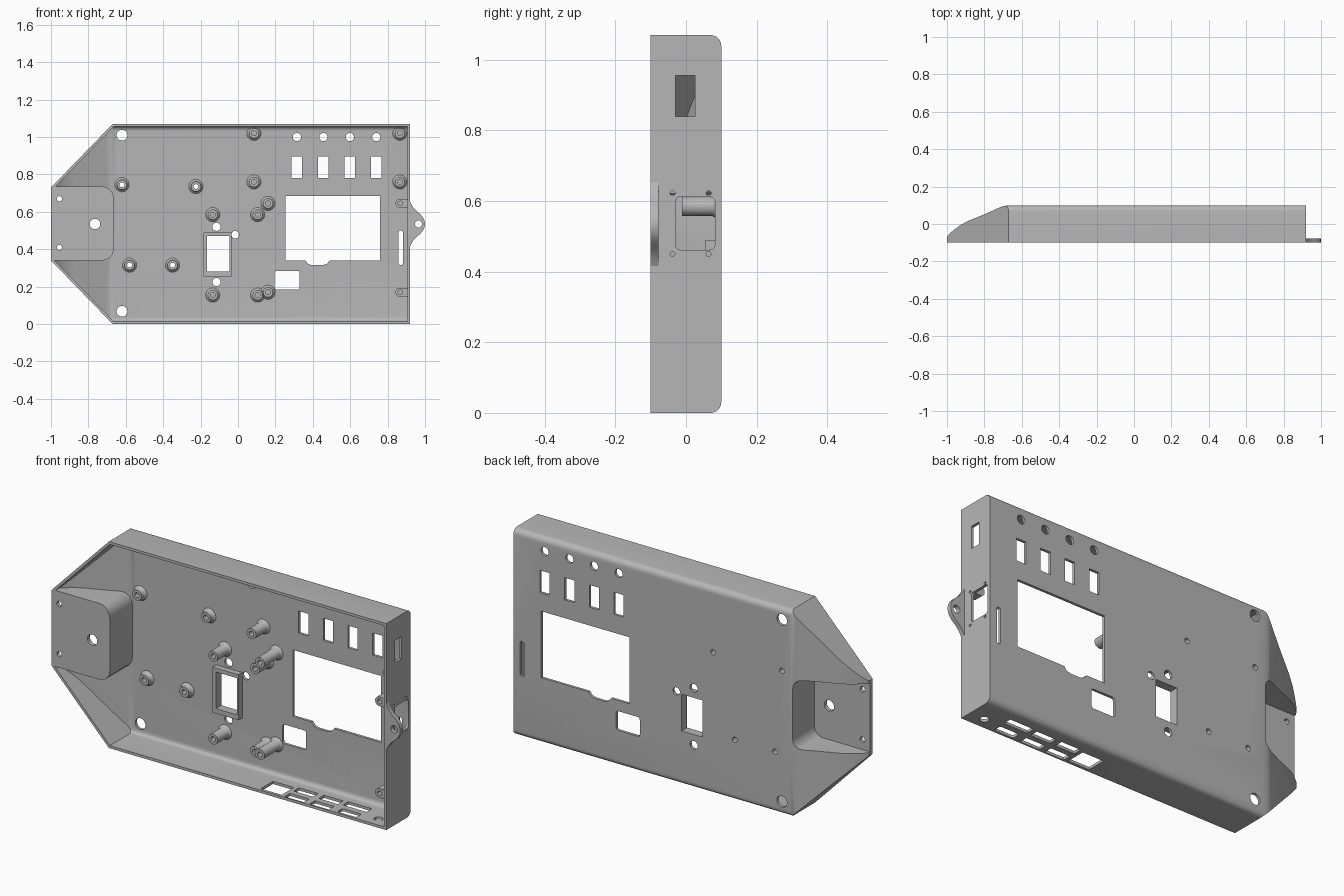
import bpy, bmesh, math
from math import sin, cos, pi, radians

cube = bpy.data.objects.get("Cube")
if cube:
    bpy.data.objects.remove(cube, do_unlink=True)

grey = bpy.data.materials.new("plain_grey")
grey.use_nodes = True
grey.diffuse_color = (0.47, 0.47, 0.47, 1)
grey.node_tree.nodes["Principled BSDF"].inputs["Base Color"].default_value = (0.47, 0.47, 0.47, 1)


# ---- helpers -------------------------------------------------------------
def circle(u, v, r, n=24):
    return [(u + r * cos(2 * pi * i / n), v + r * sin(2 * pi * i / n)) for i in range(n)]


def rounded(u0, u1, v0, v1, r=0.0, seg=5):
    if r == 0:
        return [(u0, v0), (u1, v0), (u1, v1), (u0, v1)]
    pts = []
    corners = [(u1 - r, v1 - r), (u0 + r, v1 - r), (u0 + r, v0 + r), (u1 - r, v0 + r)]
    for k, (cu, cv) in enumerate(corners):
        for i in range(seg + 1):
            a = pi / 2 * (k + i / seg)
            pts.append((cu + r * cos(a), cv + r * sin(a)))
    return pts


def add_prism(bm, pts, axis, lo, hi):
    place = {"x": lambda u, v, w: (w, u, v),
             "y": lambda u, v, w: (u, w, v),
             "z": lambda u, v, w: (u, v, w)}[axis]
    a = [bm.verts.new(place(u, v, lo)) for u, v in pts]
    b = [bm.verts.new(place(u, v, hi)) for u, v in pts]
    bm.faces.new(a)
    bm.faces.new(b[::-1])
    n = len(pts)
    for i in range(n):
        j = (i + 1) % n
        bm.faces.new((a[i], b[i], b[j], a[j]))


def make(name, bm):
    bmesh.ops.recalc_face_normals(bm, faces=bm.faces)
    mesh = bpy.data.meshes.new(name)
    bm.to_mesh(mesh)
    bm.free()
    mesh.materials.append(grey)
    obj = bpy.data.objects.new(name, mesh)
    bpy.context.scene.collection.objects.link(obj)
    return obj


def solid(name, *prisms):
    bm = bmesh.new()
    for p in prisms:
        add_prism(bm, *p)
    return make(name, bm)


def combine(obj, tool, operation):
    mod = obj.modifiers.new("cut", "BOOLEAN")
    mod.operation, mod.solver, mod.object = operation, "EXACT", tool
    bpy.context.view_layer.update()
    deps = bpy.context.evaluated_depsgraph_get()
    mesh = bpy.data.meshes.new_from_object(obj.evaluated_get(deps))
    obj.modifiers.clear()
    obj.data = mesh
    bpy.data.objects.remove(tool, do_unlink=True)


def smooth(obj, angle=35):
    obj.data.shade_smooth()
    obj.data.set_sharp_from_angle(angle=radians(angle))


# ---- tray body: plan outline x nose slope x rounded section ----------------
SLOPE = [(-1, -0.07), (-0.985, -0.05), (-0.957, -0.027), (-0.925, -0.004),
         (-0.888, 0.016), (-0.797, 0.053), (-0.72, 0.088), (-0.7, 0.096), (-0.67, 0.1)]


def body(name, t, front):
    k = 0.42 * t
    outline = [(-1 + t, 0.34 + k), (-0.67 + k, t), (0.92 - t, t), (0.92 - t, 1.07 - t),
               (-0.67 + k, 1.07 - t), (-1 + t, 0.73 - k)]
    nose = [(-1 + t, front)] + [(x + t, y - t) for x, y in SLOPE] + [(1, 0.1 - t), (1, front)]
    r = 0.03 - t / 2
    section = [(front, t)] + [(0.1 - t - r + r * sin(a), t + r - r * cos(a))
                              for a in [pi / 12 * i for i in range(7)]]
    section += [(y, 1.07 - z) for y, z in section[::-1]]
    obj = solid(name, (outline, "y", front, 0.2))
    combine(obj, solid("nose", (nose, "z", -0.2, 1.3)), "INTERSECT")
    combine(obj, solid("section", (section, "x", -1.3, 1.3)), "INTERSECT")
    return obj


shell = body("tray_shell", 0, -0.1)
cavity = body("cavity", 0.014, -0.2)

# raised nose block and switch frame are left standing in the cavity
nose_block = rounded(-1.2, -0.665, 0.34, 0.735, 0.06)
switch_frame = rounded(-0.185, -0.035, 0.255, 0.49)
combine(cavity, solid("kept", (nose_block, "y", -0.1, 0.3),
                      (switch_frame, "y", 0.055, 0.3)), "DIFFERENCE")
combine(cavity, solid("clear_front", (rounded(-1.5, 1.5, -1, 2), "y", -0.4, -0.1005)), "DIFFERENCE")
combine(shell, cavity, "DIFFERENCE")

# pocket behind the nose block
combine(shell, solid("pocket", (rounded(-1.3, -0.68, 0.358, 0.717, 0.05),
                                "y", -0.08, 0.3)), "DIFFERENCE")

# ---- openings --------------------------------------------------------------
cuts = []


def back_cut(pts):
    cuts.append((pts, "y", 0.03, 0.2))


for i in range(4):
    x = 0.315 + 0.1415 * i
    back_cut(circle(x, 1.0, 0.022))
    back_cut(rounded(x - 0.028, x + 0.028, 0.78, 0.895))
back_cut([(0.255, 0.34), (0.36, 0.34), (0.375, 0.322), (0.395, 0.315), (0.455, 0.315),
          (0.475, 0.322), (0.49, 0.34), (0.76, 0.34), (0.76, 0.685), (0.255, 0.685)])
back_cut(rounded(0.195, 0.33, 0.185, 0.285, 0.012))
back_cut(rounded(-0.165, -0.045, 0.28, 0.47))
back_cut(rounded(0.859, 0.881, 0.315, 0.5, 0.01))
for x, z, r in [(-0.115, 0.52, 0.022), (-0.115, 0.225, 0.022), (-0.015, 0.478, 0.02),
                (-0.62, 1.01, 0.029), (-0.62, 0.068, 0.029)]:
    back_cut(circle(x, z, r))

SHORT = [(-0.62, 0.745), (-0.225, 0.735), (-0.58, 0.315), (-0.35, 0.315)]
for x, z in SHORT:
    back_cut(circle(x, z, 0.014, 16))

# nose plate holes
for x, z, r in [(-0.765, 0.535, 0.028), (-0.955, 0.67, 0.014), (-0.955, 0.41, 0.014)]:
    cuts.append((circle(x, z, r), "y", -0.2, -0.05))

# end wall: slot, socket and its screw holes
end_cuts = [rounded(-0.03, 0.025, 0.84, 0.955), rounded(-0.03, 0.082, 0.462, 0.612, 0.015)]
end_cuts += [circle(y, z, 0.007, 12) for y in (-0.038, 0.064) for z in (0.45, 0.622)]
cuts += [(p, "x", 0.895, 0.95) for p in end_cuts]

# bottom wall: connector openings
ports = [rounded(0.19, 0.31, -0.085, 0.015), circle(0.835, -0.042, 0.022),
         rounded(0.61, 0.745, -0.012, 0.032), rounded(0.63, 0.74, -0.088, -0.044, 0.012)]
for x in (0.387, 0.53):
    ports += [rounded(x - 0.055, x + 0.055, y - 0.022, y + 0.022) for y in (0.004, -0.07)]
cuts += [(p, "z", -0.05, 0.03) for p in ports]
combine(shell, solid("openings", *cuts), "DIFFERENCE")
smooth(shell)


# ---- hollow screw posts ----------------------------------------------------
def post(name, x, z, top, base=0.088, through=False, flare=0.014):
    ri, ro = 0.013, 0.027
    floor = base if through else top + 0.05
    prof = [(ri, floor), (ri, top), (ro, top), (ro, base - flare),
            (ro + flare * 0.3, base - flare * 0.5), (ro + flare, base)]
    if not through:
        prof = [(0.0001, floor)] + prof
    n = 24
    bm = bmesh.new()
    rings = [[bm.verts.new((u, y, v)) for u, v in circle(x, z, r, n)] for r, y in prof]
    for a, b in zip(rings, rings[1:]):
        for i in range(n):
            j = (i + 1) % n
            bm.faces.new((a[i], a[j], b[j], b[i]))
    obj = make(name, bm)
    smooth(obj)


for i, (x, z) in enumerate(SHORT):
    post(f"short_post_{i + 1}", x, z, 0.058, through=True)

TALL = [(0.085, 1.02), (0.085, 0.76), (0.105, 0.585), (-0.135, 0.585), (-0.135, 0.155),
        (0.105, 0.155), (0.865, 1.02), (0.865, 0.76)]
for i, (x, z) in enumerate(TALL):
    post(f"tall_post_{i + 1}", x, z, -0.012)
for i, z in enumerate((0.645, 0.17)):
    post(f"long_post_{i + 1}", 0.16, z, -0.05)

# lugs fixed to the end wall
for i, z in enumerate((0.645, 0.17)):
    lug = solid(f"wall_lug_{i + 1}", (rounded(0.842, 0.96, z - 0.024, z + 0.024, 0.0235),
                                      "y", -0.08, -0.03))
    combine(lug, solid("trim", (rounded(0.91, 1.1, z - 0.1, z + 0.1), "y", -0.2, 0.1)), "DIFFERENCE")
    combine(lug, solid("bore", (circle(0.868, z, 0.012), "y", -0.1, -0.04)), "DIFFERENCE")
    smooth(lug)

# ---- mounting ear ----------------------------------------------------------
half = [(0.915, 0.13), (0.925, 0.108), (0.938, 0.087), (0.955, 0.069), (0.972, 0.055),
        (0.986, 0.04), (0.996, 0.022), (1.0, 0.0)]
edge = [(x, 0.535 - d) for x, d in half] + [(x, 0.535 + d) for x, d in half[-2::-1]]
ear = solid("mounting_ear", (edge, "y", -0.1, -0.078))
combine(ear, solid("ear_hole", (circle(0.965, 0.535, 0.019), "y", -0.2, 0)), "DIFFERENCE")
smooth(ear)
